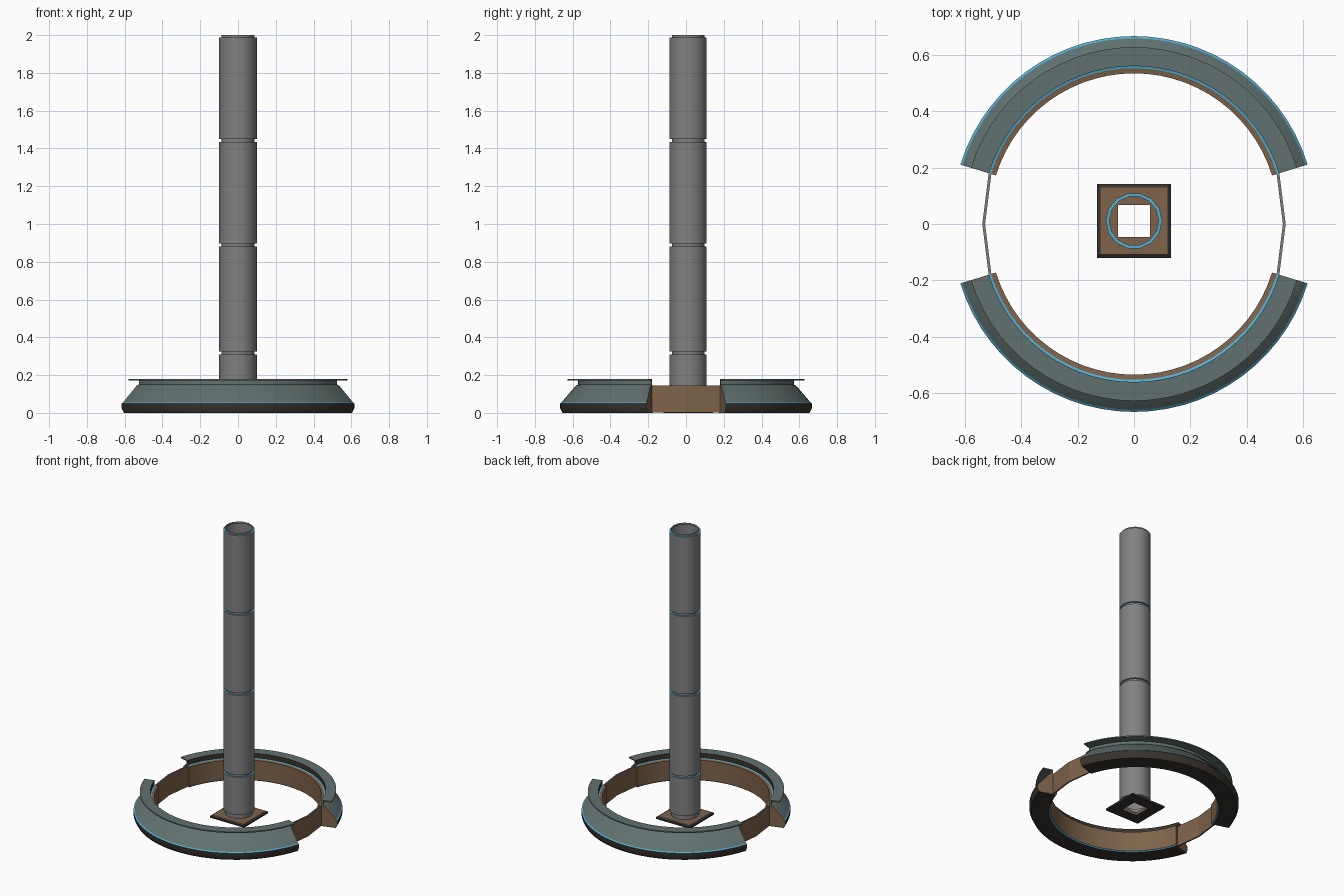
import bpy, bmesh, math

if "Cube" in bpy.data.objects:
    bpy.data.objects.remove(bpy.data.objects["Cube"])

def material(name, r, g, b):
    m = bpy.data.materials.new(name)
    m.diffuse_color = (r, g, b, 1)
    m.use_nodes = True
    m.node_tree.nodes["Principled BSDF"].inputs["Base Color"].default_value = m.diffuse_color
    return m

GREY = material("column_grey", 0.22, 0.22, 0.22)
SLATE = material("slate_green", 0.12, 0.165, 0.16)
BROWN = material("warm_brown", 0.21, 0.125, 0.07)
DARK = material("dark_brown", 0.04, 0.033, 0.027)
BLUE = material("trim_blue", 0.09, 0.42, 0.65)
MATS = [GREY, SLATE, BROWN, DARK, BLUE]

def finish(name, bm, smooth=True):
    me = bpy.data.meshes.new(name)
    bm.to_mesh(me)
    bm.free()
    for m in MATS:
        me.materials.append(m)
    ob = bpy.data.objects.new(name, me)
    bpy.context.collection.objects.link(ob)
    if smooth:
        bpy.ops.object.select_all(action='DESELECT')
        ob.select_set(True)
        bpy.context.view_layer.objects.active = ob
        bpy.ops.object.shade_smooth_by_angle(angle=math.radians(35))
    return ob

def sweep(bm, profile, mats, a0, a1, steps, cy=0.0, loop=False, full=False):
    """Revolve (r, z) points about z; mats gives one colour per profile edge."""
    n = len(profile)
    count = steps if full else steps + 1
    rings = []
    for i in range(count):
        a = a0 + (a1 - a0) * i / steps
        rings.append([bm.verts.new((r * math.cos(a), cy + r * math.sin(a), z)) for r, z in profile])
    for i in range(steps):
        p, q = rings[i], rings[(i + 1) % count]
        for j in range(n if loop else n - 1):
            k = (j + 1) % n
            bm.faces.new((p[j], q[j], q[k], p[k])).material_index = MATS.index(mats[j])
    return rings

# column: open tube with narrow grooves and blue ledges
R, N = 0.1, 0.088
pts, cols = [(N, 0.02), (N, 0.05)], [GREY]
for z in (0.31, 0.88, 1.435, 1.987):
    top = z + 0.016 if z < 1.9 else 2.0
    pts += [(R, pts[-1][1]), (R, z), (N, z), (N, top)]
    cols += [BLUE, GREY, BLUE, GREY]
bm = bmesh.new()
sweep(bm, pts, cols, 0, math.tau, 14, 0.011, full=True)
finish("column", bm)

# base plate: bevelled square frame with a square hole
S = math.sqrt(2)
frame = [(0.057 * S, 0.0), (0.131 * S, 0.0), (0.131 * S, 0.012), (0.118 * S, 0.02), (0.057 * S, 0.02)]
bm = bmesh.new()
sweep(bm, frame, [DARK, DARK, DARK, BROWN, BROWN], math.pi / 4, math.pi / 4 + math.tau, 4, 0.011,
      loop=True, full=True)
finish("base_plate", bm, smooth=False)

# curved ring halves: flared skirt, flat top lip, brown inner wall, blue trim
prof = [(0.520, 0.0), (0.632, 0.0), (0.644, 0.025), (0.644, 0.05), (0.636, 0.056),
        (0.560, 0.145), (0.548, 0.150), (0.548, 0.172), (0.605, 0.172), (0.605, 0.180),
        (0.538, 0.180), (0.538, 0.148), (0.530, 0.145), (0.512, 0.143), (0.512, 0.006)]
cols = [DARK, DARK, DARK, BLUE, SLATE, SLATE, SLATE, SLATE, SLATE, SLATE, DARK, BLUE, BROWN, BROWN, BLUE]
gap = math.radians(17)
for name, start, cy in (("back_ring", gap, 0.0225), ("front_ring", math.pi + gap, -0.0225)):
    bm = bmesh.new()
    rings = sweep(bm, prof, cols, start, start + math.pi - 2 * gap, 28, cy, loop=True)
    # end caps with a blue border
    for ring in (rings[0][::-1], rings[-1]):
        cap = bm.faces.new(ring)
        cap.material_index = MATS.index(BROWN)
        rim = bmesh.ops.inset_individual(bm, faces=[cap], thickness=0.003)
        for f in rim["faces"]:
            f.material_index = MATS.index(BLUE)
    bmesh.ops.recalc_face_normals(bm, faces=bm.faces)
    finish(name, bm)

# thin bent strips joining the ring halves at each side
for name, s in (("right_strip", 1), ("left_strip", -1)):
    bm = bmesh.new()
    rows = []
    for x, y in ((0.515, -0.185), (0.538, 0), (0.515, 0.185)):
        rows.append([bm.verts.new((s * (x + d), y, z))
                     for d, z in ((0, 0.003), (0, 0.145), (-0.01, 0.145), (-0.01, 0.003))])
    for p, q in zip(rows, rows[1:]):
        for j in range(4):
            k = (j + 1) % 4
            f = bm.faces.new((p[j], q[j], q[k], p[k]))
            f.material_index = MATS.index(GREY if j == 1 else BROWN)
    for row in (rows[0], rows[-1]):
        bm.faces.new(row).material_index = MATS.index(BROWN)
    bmesh.ops.recalc_face_normals(bm, faces=bm.faces)
    finish(name, bm, smooth=False)
